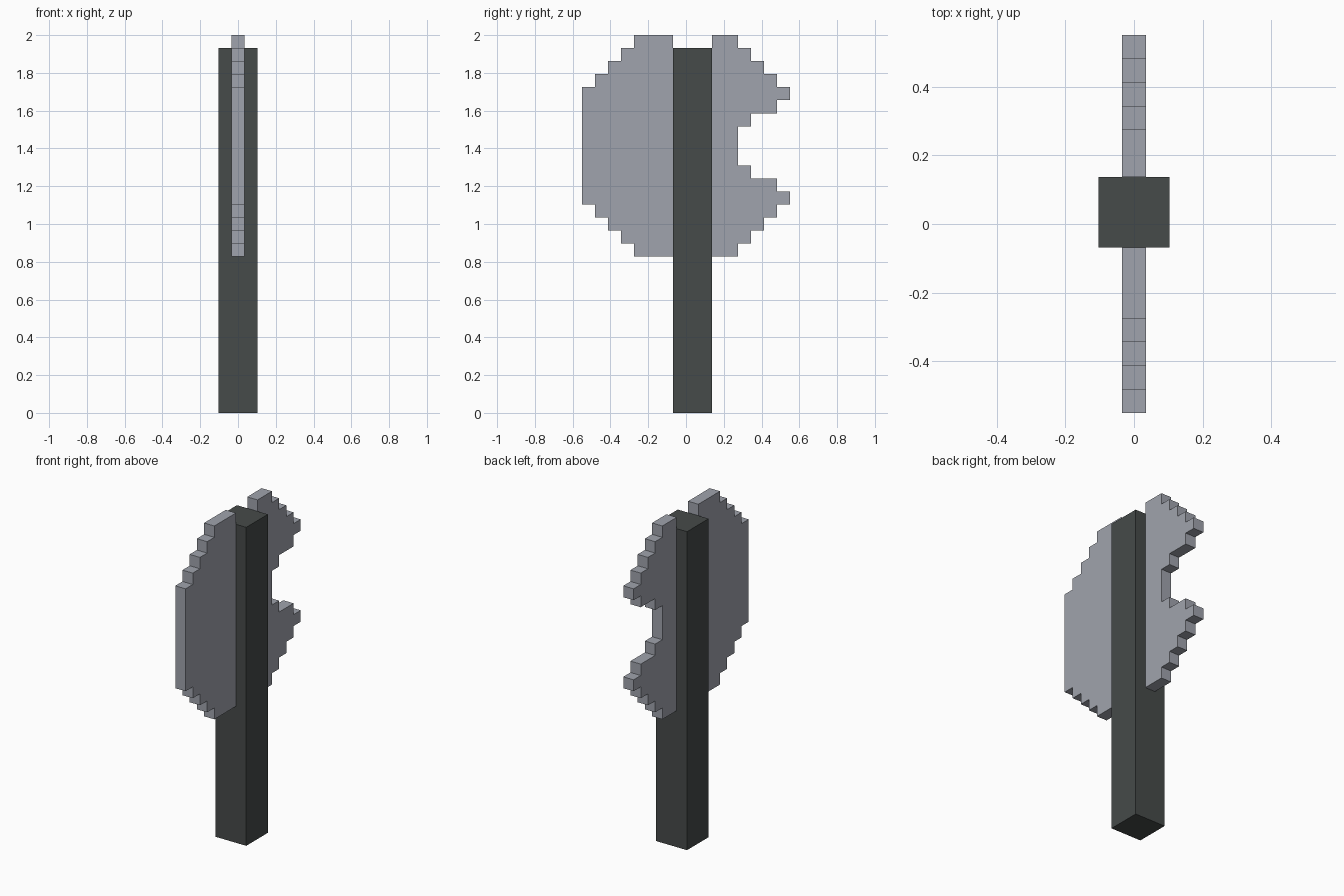
import bpy
import bmesh

cube = bpy.data.objects.get("Cube")
if cube:
    bpy.data.objects.remove(cube, do_unlink=True)

U = 2 / 29          # size of one block
MID = 20.5          # blade centre height, in blocks


def material(name, rgb):
    mat = bpy.data.materials.new(name)
    mat.use_nodes = True
    colour = (*rgb, 1)
    mat.diffuse_color = colour
    mat.node_tree.nodes["Principled BSDF"].inputs["Base Color"].default_value = colour
    return mat


def slab(name, outline, half_width, mat):
    """Extrude a (y, z) outline, given in blocks, along x."""
    bm = bmesh.new()
    face = bm.faces.new([bm.verts.new((-half_width * U, y * U, z * U)) for y, z in outline])
    grown = bmesh.ops.extrude_face_region(bm, geom=[face])["geom"]
    verts = [v for v in grown if isinstance(v, bmesh.types.BMVert)]
    bmesh.ops.translate(bm, verts=verts, vec=(2 * half_width * U, 0, 0))
    bmesh.ops.recalc_face_normals(bm, faces=bm.faces)
    mesh = bpy.data.meshes.new(name)
    bm.to_mesh(mesh)
    bm.free()
    mesh.materials.append(mat)
    obj = bpy.data.objects.new(name, mesh)
    bpy.context.collection.objects.link(obj)
    return obj


def stepped_outline(inner, sign, core, reaches):
    """Staircase edge, mirrored about the blade centre height."""
    upper = []
    top = core
    bottom = None
    for reach in reaches:
        if bottom is not None:
            upper.append((sign * reach, bottom))
        upper.append((sign * reach, top))
        bottom, top = top, top + 1
    upper.append((inner, bottom))
    lower = [(y, -z) for y, z in reversed(upper)]
    return [(y, MID + z) for y, z in lower + upper]


steel = material("steel grey", (0.352, 0.37, 0.418))
dark = material("dark handle", (0.061, 0.069, 0.067))

# Square shaft
slab("handle", [(-1, 0), (2, 0), (2, 28), (-1, 28)], 1.5, dark)

# Broad front blade and notched back blade
slab("front_blade", stepped_outline(-1, -1, 4.5, [8, 7, 6, 5, 4]), 0.5, steel)
slab("back_blade", stepped_outline(2, 1, 1.5, [4, 5, 7, 8, 7, 6, 5, 4]), 0.5, steel)
